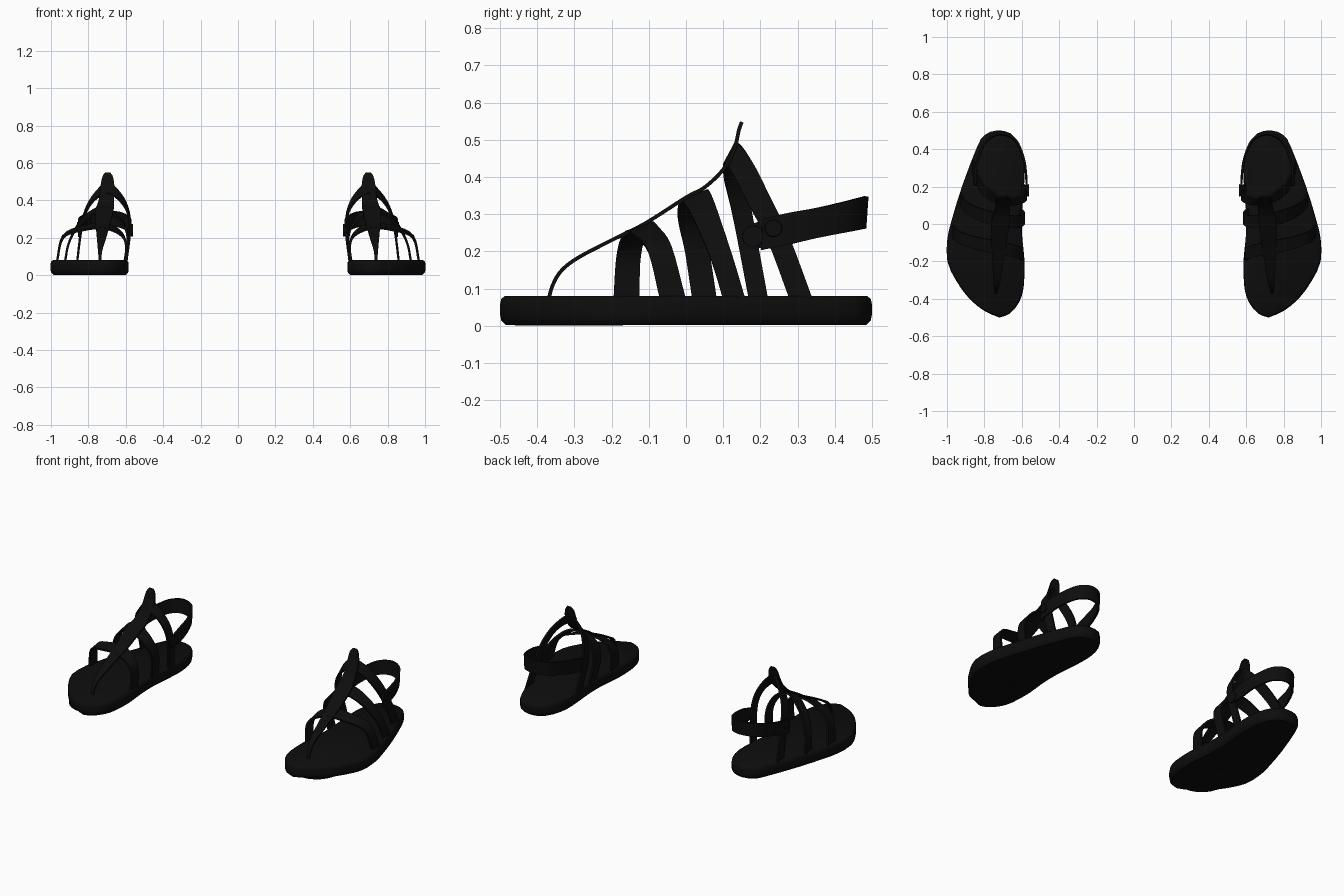
import bpy, bmesh, math
from mathutils import Vector

black = bpy.data.materials.new("black leather")
black.diffuse_color = (0.004, 0.004, 0.004, 1)


def finish(name, bm):
    """Turn a bmesh into a smooth part, mirrored to make the pair."""
    bmesh.ops.recalc_face_normals(bm, faces=bm.faces)
    me = bpy.data.meshes.new(name)
    bm.to_mesh(me)
    bm.free()
    me.materials.append(black)
    ob = bpy.data.objects.new(name, me)
    bpy.context.collection.objects.link(ob)
    bpy.ops.object.select_all(action='DESELECT')
    ob.select_set(True)
    bpy.context.view_layer.objects.active = ob
    bpy.ops.object.shade_smooth_by_angle(angle=math.radians(40))
    ob.modifiers.new("pair", 'MIRROR').use_mirror_merge = False
    return ob


def spline(rows, steps=4):
    """Catmull-Rom interpolation through rows of numbers."""
    p = [Vector(r) for r in rows]
    p = [2 * p[0] - p[1]] + p + [2 * p[-1] - p[-2]]
    out = []
    for i in range(1, len(p) - 2):
        a, b, c, d = p[i - 1:i + 3]
        for k in range(steps):
            t = k / steps
            out.append(0.5 * (2 * b + (c - a) * t + (2 * a - 5 * b + 4 * c - d) * t * t
                              + (3 * b - a - 3 * c + d) * t ** 3))
    return out + [p[-2]]


def ribbon(name, path, sides, thick=0.012):
    """Flat band along a path; sides holds the half-width vector at each point."""
    pts, wid = spline(path), spline(sides)
    bm = bmesh.new()
    rings = []
    for i, (c, w) in enumerate(zip(pts, wid)):
        tan = pts[min(i + 1, len(pts) - 1)] - pts[max(i - 1, 0)]
        n = w.cross(tan).normalized() * thick / 2
        rings.append([bm.verts.new(v) for v in (c - w - n, c + w - n, c + w + n, c - w + n)])
    for a, b in zip(rings, rings[1:]):
        for k in range(4):
            bm.faces.new((a[k], a[(k + 1) % 4], b[(k + 1) % 4], b[k]))
    bm.faces.new(rings[0])
    bm.faces.new(rings[-1])
    return finish(name, bm)


# Sole: foot-shaped outline with a rounded rim
outline = [(0.72, -0.5), (0.80, -0.465), (0.88, -0.40), (0.95, -0.305), (0.998, -0.2),
           (0.998, -0.08), (0.975, 0.02), (0.92, 0.2), (0.84, 0.41), (0.80, 0.475),
           (0.735, 0.5), (0.66, 0.485), (0.61, 0.42), (0.585, 0.32), (0.588, 0.2),
           (0.60, 0.05), (0.597, -0.08), (0.585, -0.2), (0.59, -0.34), (0.615, -0.42),
           (0.665, -0.48)]
ring = [v.to_2d() for v in spline([(x, y, 0) for x, y in outline + outline[:1]], 2)[:-1]]
centre = Vector((0.76, 0.0))
bm = bmesh.new()
layers = []
for z, inset in ((0.002, 0.015), (0.014, 0.003), (0.03, 0), (0.058, 0), (0.072, 0.003), (0.08, 0.013)):
    loop = []
    for i, p in enumerate(ring):
        t = (ring[(i + 1) % len(ring)] - ring[i - 1]).normalized()
        q = p + Vector((-t.y, t.x)) * inset
        loop.append(bm.verts.new((q.x, q.y, z)))
    layers.append(loop)
n = len(ring)
for a, b in zip(layers, layers[1:]):
    for i in range(n):
        bm.faces.new((a[i], a[(i + 1) % n], b[(i + 1) % n], b[i]))
bm.faces.new(layers[0])
bm.faces.new(layers[-1])
finish("sole", bm)

# Thin tread under the forefoot
bm = bmesh.new()
bmesh.ops.create_cone(bm, cap_ends=True, segments=24, radius1=0.145, radius2=0.145, depth=0.003)
for v in bm.verts:
    v.co += Vector((0.76, -0.315, 0.0015))
finish("forefoot_tread", bm)

# Cross straps: inner foot, over the instep, outer foot
ribbon("front_strap",
       [(0.603, -0.16, 0.07), (0.600, -0.156, 0.17), (0.635, -0.145, 0.23), (0.72, -0.125, 0.262),
        (0.83, -0.105, 0.25), (0.935, -0.07, 0.205), (0.968, -0.035, 0.07)],
       [(0, 0.035, 0), (0, 0.033, 0), (0, 0.033, 0.01), (0, 0.035, 0.012),
        (0, 0.033, 0.01), (0, 0.032, 0.005), (0, 0.035, 0)])
ribbon("middle_strap",
       [(0.607, 0.05, 0.07), (0.590, 0.03, 0.2), (0.625, 0.012, 0.29), (0.71, 0.02, 0.343),
        (0.775, 0.035, 0.335), (0.855, 0.065, 0.265), (0.905, 0.1, 0.17), (0.925, 0.13, 0.07)],
       [(0, 0.033, 0), (0, 0.033, 0), (0, 0.033, 0.008), (0, 0.036, 0.015),
        (0, 0.035, 0.012), (0, 0.032, 0.006), (0, 0.03, 0), (0, 0.03, 0)])
ribbon("ankle_strap",
       [(0.597, 0.195, 0.07), (0.578, 0.165, 0.23), (0.585, 0.145, 0.33), (0.625, 0.125, 0.41),
        (0.695, 0.122, 0.465), (0.765, 0.155, 0.42), (0.815, 0.195, 0.34), (0.84, 0.25, 0.23),
        (0.86, 0.31, 0.07)],
       [(0, 0.026, 0), (0, 0.026, 0.003), (0, 0.025, 0.01), (0, 0.02, 0.02),
        (0, 0.015, 0.028), (0, 0.026, 0.016), (0, 0.03, 0.008), (0, 0.03, 0.003), (0, 0.031, 0)])

# Lengthwise strap: narrow at the toe post, ending in a raised tab
ribbon("instep_strap",
       [(0.738, -0.37, 0.07), (0.738, -0.358, 0.11), (0.736, -0.335, 0.148), (0.732, -0.29, 0.183),
        (0.727, -0.2, 0.23), (0.722, -0.11, 0.275), (0.715, 0.0, 0.345), (0.708, 0.05, 0.372),
        (0.702, 0.1, 0.42), (0.698, 0.13, 0.475), (0.697, 0.142, 0.525), (0.697, 0.15, 0.548)],
       [(h, 0, 0) for h in (0.006, 0.009, 0.014, 0.021, 0.03, 0.039, 0.048, 0.045, 0.038, 0.037, 0.028, 0.013)],
       0.010)

# Heel strap: wraps round the back of the ankle
ribbon("heel_strap",
       [(0.574, 0.17, 0.24), (0.576, 0.25, 0.255), (0.590, 0.35, 0.276), (0.635, 0.45, 0.297),
        (0.715, 0.482, 0.305), (0.79, 0.445, 0.297), (0.835, 0.35, 0.276), (0.848, 0.27, 0.26),
        (0.848, 0.205, 0.245)],
       [(0, 0.003, h) for h in (0.032, 0.043, 0.041, 0.042, 0.043, 0.042, 0.041, 0.043, 0.042)])


# Round fasteners where the heel strap meets the ankle strap
def fastener(name, x, y, z, radius, depth):
    bm = bmesh.new()
    bmesh.ops.create_cone(bm, cap_ends=True, segments=16, radius1=radius, radius2=radius * 0.85, depth=depth)
    for v in bm.verts:
        v.co = Vector((x + v.co.z, y + v.co.x, z + v.co.y))
    finish(name, bm)


fastener("inner_buckle", 0.575, 0.18, 0.24, 0.033, 0.026)
fastener("outer_rivet", 0.853, 0.235, 0.262, 0.026, 0.018)
